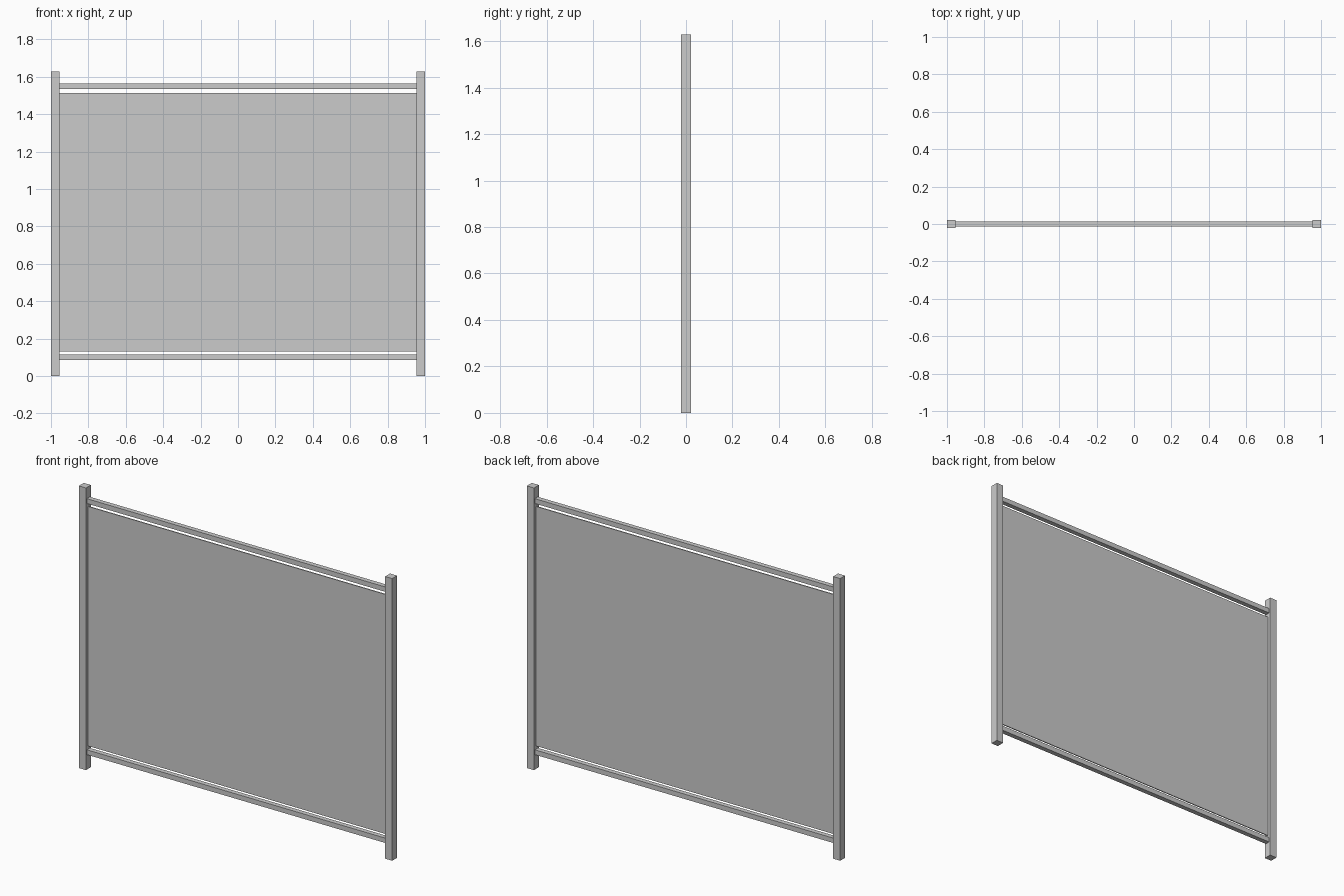
import bpy

if "Cube" in bpy.data.objects:
    bpy.data.objects.remove(bpy.data.objects["Cube"])


def box(name, x, z, size):
    """Axis-aligned box given by x range, z range and depth in y."""
    bpy.ops.mesh.primitive_cube_add(
        size=1, location=((x[0] + x[1]) / 2, 0, (z[0] + z[1]) / 2))
    ob = bpy.context.object
    ob.name = name
    ob.scale = (x[1] - x[0], size, z[1] - z[0])
    bpy.ops.object.transform_apply(location=False, rotation=False, scale=True)
    return ob


POST = 0.045          # square post width
INNER = 1 - POST      # inner face of the posts

# Square end posts
box("left_post", (-1, -INNER), (0, 1.628), POST)
box("right_post", (INNER, 1), (0, 1.628), POST)

# Horizontal rails between the posts
for name, z in (("bottom_rail", 0.1), ("top_rail", 1.549)):
    box(name, (-INNER, INNER), (z - 0.014, z + 0.014), 0.028)

# Thin infill panel, with a gap to each rail
box("infill_panel", (-INNER, INNER), (0.132, 1.514), 0.006)
